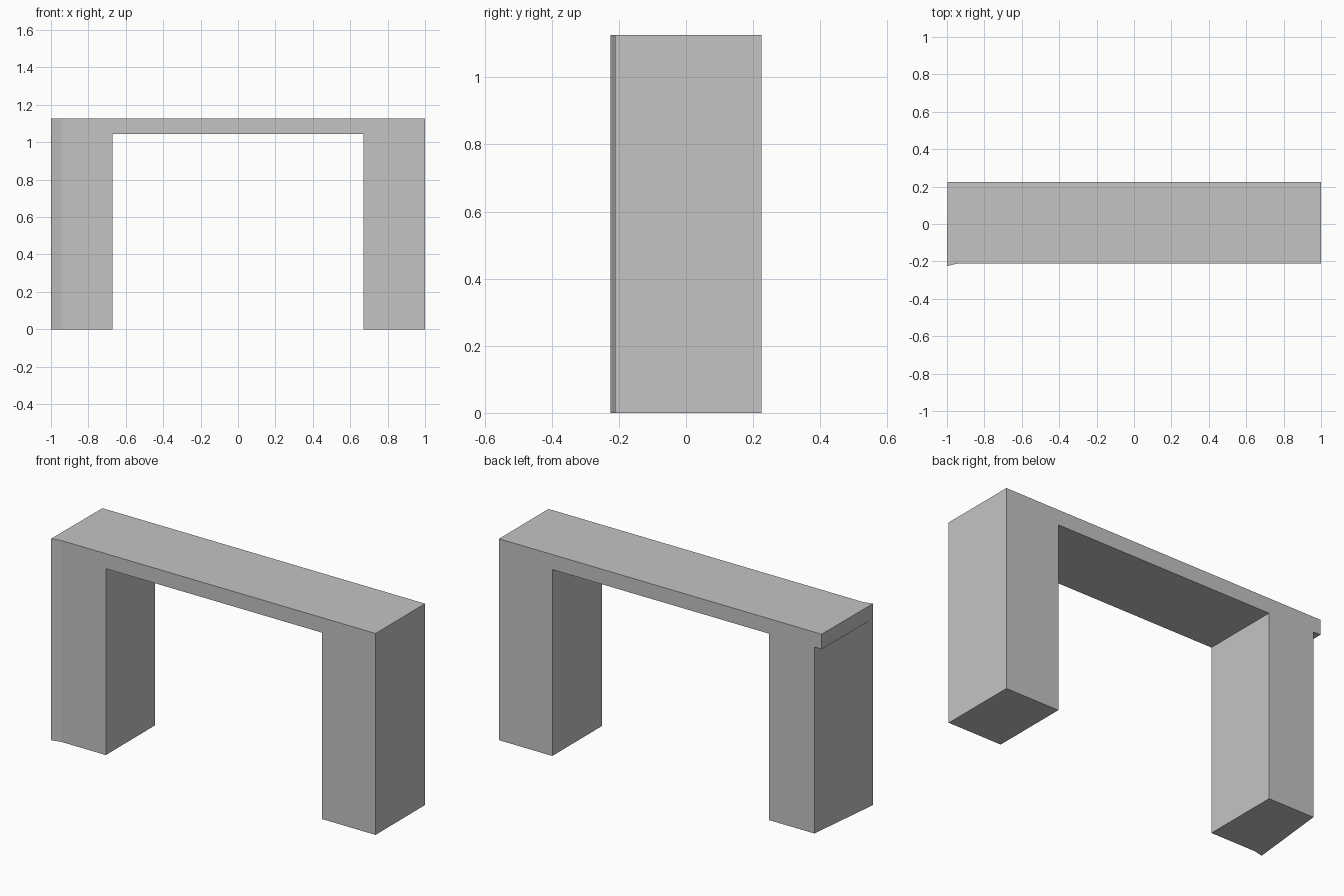
import bpy
import bmesh

cube = bpy.data.objects.get("Cube")
if cube:
    bpy.data.objects.remove(cube, do_unlink=True)

GREY = (0.55, 0.55, 0.55, 1)
grey = bpy.data.materials.new("plain_grey")
grey.use_nodes = True
grey.diffuse_color = GREY
grey.node_tree.nodes["Principled BSDF"].inputs["Base Color"].default_value = GREY

FRONT, BACK = -0.212, 0.225
INNER = 0.67
UNDERSIDE, TOP = 1.043, 1.127


def prism(name, footprint, bottom, top):
    """Extrude a counter-clockwise footprint upward into a flat-sided solid."""
    bm = bmesh.new()
    base = bm.faces.new([bm.verts.new((x, y, bottom)) for x, y in footprint])
    extruded = bmesh.ops.extrude_face_region(bm, geom=[base], use_keep_orig=True)
    verts = [v for v in extruded["geom"] if isinstance(v, bmesh.types.BMVert)]
    bmesh.ops.translate(bm, verts=verts, vec=(0, 0, top - bottom))
    bmesh.ops.recalc_face_normals(bm, faces=bm.faces)
    mesh = bpy.data.meshes.new(name)
    bm.to_mesh(mesh)
    bm.free()
    mesh.materials.append(grey)
    obj = bpy.data.objects.new(name, mesh)
    bpy.context.collection.objects.link(obj)
    return obj


# Front corner that flares slightly forward, shared by the right leg and beam
flare = [(-1, -0.225), (-0.945, FRONT)]

# Straight leg
prism("left_leg", [(INNER, FRONT), (1, FRONT), (1, BACK), (INNER, BACK)],
      0, UNDERSIDE)

# Leg whose outer side slants inward toward the back
prism("right_leg", flare + [(-INNER, FRONT), (-INNER, BACK), (-0.952, BACK)],
      0, UNDERSIDE)

# Beam across both legs, overhanging the slanted one
prism("top_beam", flare + [(1, FRONT), (1, BACK), (-0.997, BACK)],
      UNDERSIDE, TOP)
